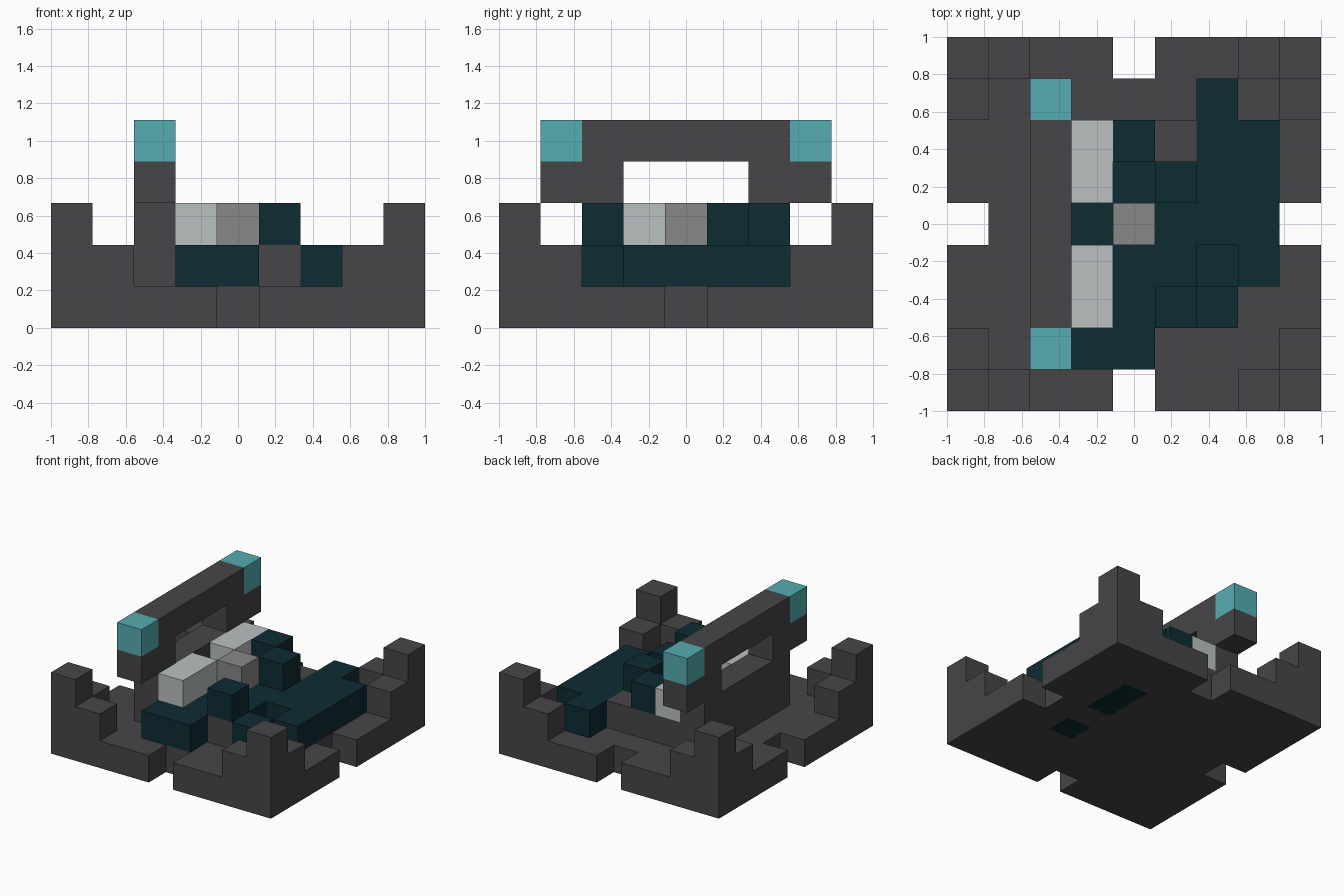
import bpy
import bmesh
from mathutils import Vector

cube = bpy.data.objects.get("Cube")
if cube:
    bpy.data.objects.remove(cube, do_unlink=True)

N = 9            # blocks along each side
U = 2 / N        # block size


def material(name, rgb):
    m = bpy.data.materials.new(name)
    m.use_nodes = True
    m.diffuse_color = (*rgb, 1)
    m.node_tree.nodes["Principled BSDF"].inputs["Base Color"].default_value = (*rgb, 1)
    return m


stone = material("dark grey stone", (0.061, 0.060, 0.066))
teal = material("deep teal", (0.004, 0.025, 0.033))
aqua = material("bright aqua", (0.093, 0.418, 0.445))
pale = material("pale grey", (0.49, 0.527, 0.527))
grey = material("mid grey", (0.246, 0.246, 0.24))

parts = []       # (name, material, set of blocks)
taken = set()    # every filled block


def part(name, mat, *boxes):
    """Fill inclusive block ranges (x0, x1, y0, y1, z0, z1), skipping filled ones."""
    cells = {(x, y, z)
             for x0, x1, y0, y1, z0, z1 in boxes
             for x in range(x0, x1 + 1)
             for y in range(y0, y1 + 1)
             for z in range(z0, z1 + 1)} - taken
    taken.update(cells)
    parts.append((name, mat, cells))


def build(name, mat, cells):
    """Make one mesh from the block faces that are open to the air."""
    bm = bmesh.new()
    for cell in cells:
        for axis in range(3):
            for side in (0, 1):
                near = list(cell)
                near[axis] += 2 * side - 1
                if tuple(near) in taken:
                    continue
                a, b = (axis + 1) % 3, (axis + 2) % 3
                ring = []
                for da, db in ((0, 0), (1, 0), (1, 1), (0, 1)):
                    p = Vector(cell)
                    p[axis] += side
                    p[a] += da
                    p[b] += db
                    ring.append(bm.verts.new((p - Vector((N / 2, N / 2, 0))) * U))
                bm.faces.new(ring if side else ring[::-1])
    bmesh.ops.remove_doubles(bm, verts=bm.verts, dist=U / 100)
    mesh = bpy.data.meshes.new(name)
    bm.to_mesh(mesh)
    bm.free()
    mesh.materials.append(mat)
    bpy.context.collection.objects.link(bpy.data.objects.new(name, mesh))


# Teal blocks sunk through the base
part("sunken_pool", teal, (6, 6, 3, 3, 0, 0), (6, 6, 5, 6, 0, 0))

# Base slab with a notch in the middle of each side
part("base", stone, (0, 8, 1, 3, 0, 0), (0, 8, 5, 7, 0, 0), (1, 7, 4, 4, 0, 0),
     *[(x, x + 3, y, y, 0, 0) for x in (0, 5) for y in (0, 8)])

# Stepped corner towers
for label, x, dx in (("right", 0, 1), ("left", 8, -1)):
    for end, y, dy in (("front", 0, 1), ("back", 8, -1)):
        part(f"{end}_{label}_tower", stone, (x, x, y, y, 1, 2),
             (x + dx, x + dx, y, y, 1, 1), (x, x, y + dy, y + dy, 1, 1))

# Wall with a window under a long beam, capped at both ends
part("beam_caps", aqua, (2, 2, 1, 1, 4, 4), (2, 2, 7, 7, 4, 4))
part("wall", stone, (2, 2, 2, 6, 1, 2), (2, 2, 1, 2, 3, 3),
     (2, 2, 6, 7, 3, 3), (2, 2, 1, 7, 4, 4))

# Stone supports under the raised blocks
part("supports", stone, (5, 5, 2, 2, 1, 1), (3, 5, 6, 6, 1, 1))

# Teal terraces
part("front_terrace", teal, (3, 4, 1, 3, 1, 1))
part("middle_terrace", teal, (3, 5, 3, 5, 1, 1))
part("side_terrace", teal, (6, 6, 2, 2, 1, 1), (6, 6, 4, 7, 1, 1), (7, 7, 3, 6, 1, 1))
part("raised_blocks", teal, (5, 5, 2, 2, 2, 2), (5, 5, 5, 5, 2, 2), (4, 4, 6, 6, 2, 2))

# Pale benches along the wall and the centre block
part("benches", pale, (3, 3, 2, 3, 2, 2), (3, 3, 5, 6, 2, 2))
part("centre_block", grey, (4, 4, 4, 4, 2, 2))

for entry in parts:
    build(*entry)
